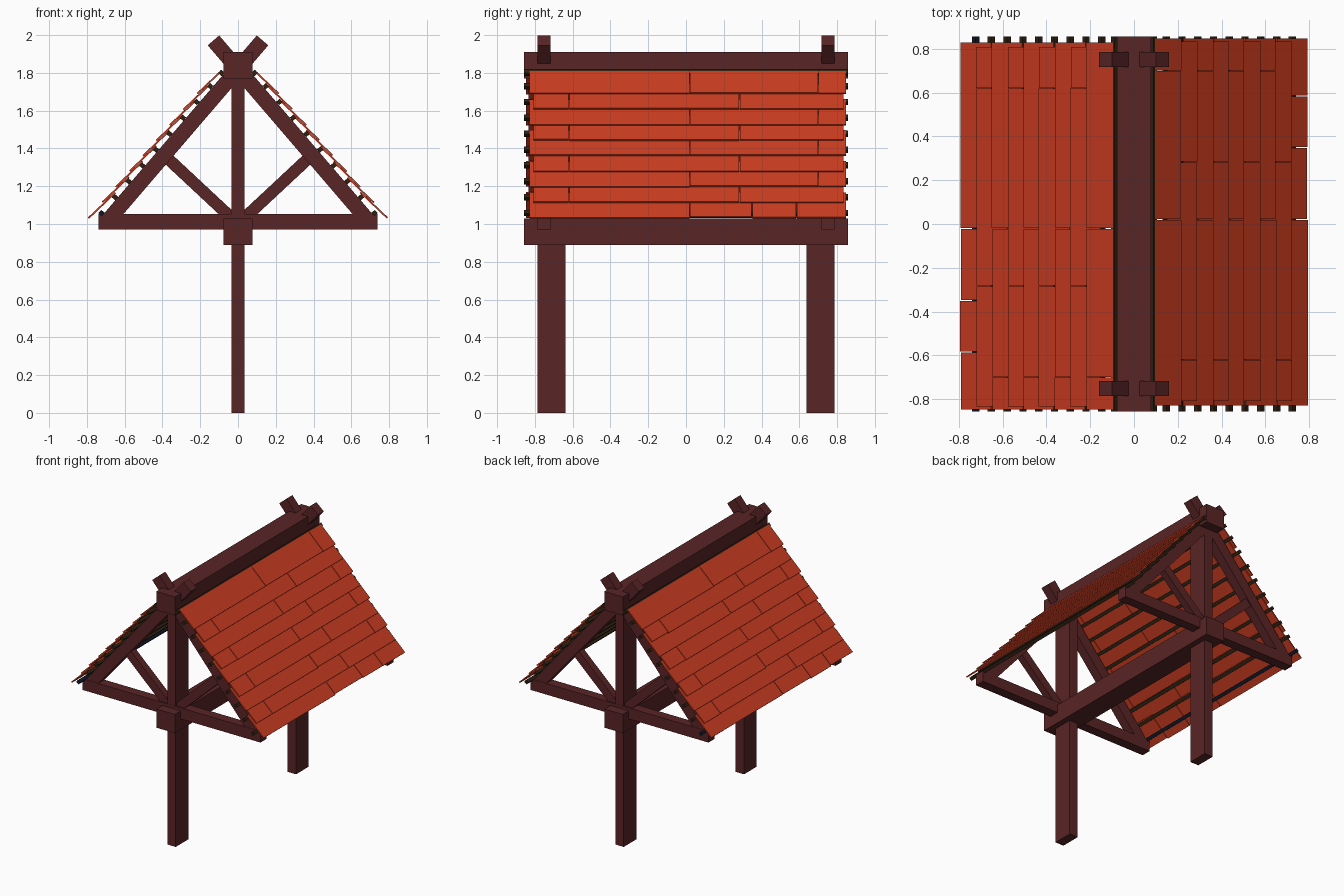
import bpy, math, random
from mathutils import Matrix, Vector

if "Cube" in bpy.data.objects:
    bpy.data.objects.remove(bpy.data.objects["Cube"])

random.seed(4)


def mat(name, rgb):
    m = bpy.data.materials.new(name)
    m.diffuse_color = (*rgb, 1)
    m.use_nodes = True
    m.node_tree.nodes["Principled BSDF"].inputs["Base Color"].default_value = m.diffuse_color
    return m


WOOD = mat("dark red wood", (0.100, 0.018, 0.019))
TILE = mat("orange red shingle", (0.60, 0.045, 0.015))
LATH = mat("dark brown batten", (0.028, 0.015, 0.006))
NAVY = mat("navy batten", (0.005, 0.009, 0.020))


def box(name, x, y, z, material):
    """Axis-aligned box from (min, max) ranges."""
    lo, hi = zip(x, y, z)
    v = [(a, b, c) for a in (lo[0], hi[0]) for b in (lo[1], hi[1]) for c in (lo[2], hi[2])]
    f = [(0, 1, 3, 2), (4, 6, 7, 5), (0, 4, 5, 1), (2, 3, 7, 6), (0, 2, 6, 4), (1, 5, 7, 3)]
    me = bpy.data.meshes.new(name)
    me.from_pydata(v, [], f)
    me.materials.append(material)
    ob = bpy.data.objects.new(name, me)
    bpy.context.collection.objects.link(ob)
    return ob


def bar(name, p, q, width, y, material, turn=0):
    """Bar lying in the xz plane from p to q, optionally turned about z."""
    d = Vector((q[0] - p[0], 0, q[1] - p[1]))
    ob = box(name, (0, d.length), y, (-width / 2, width / 2), material)
    ob.data.transform(Matrix.Rotation(turn, 4, 'Z') @ Matrix.Translation((p[0], 0, p[1]))
                      @ Matrix.Rotation(-math.atan2(d.z, d.x), 4, 'Y'))
    return ob


# Long beams
box("lower_beam", (-0.077, 0.077), (-0.857, 0.857), (0.89, 1.03), WOOD)
box("ridge_beam", (-0.077, 0.077), (-0.857, 0.857), (1.77, 1.91), WOOD)

# End frames: post, tie beam, crossing rafters and braces
for turn, end in ((0, "front"), (math.pi, "back")):
    spin = Matrix.Rotation(turn, 4, 'Z')
    post = box(end + "_post", (-0.035, 0.035), (-0.787, -0.637), (0, 1.80), WOOD)
    tie = box(end + "_tie_beam", (-0.738, 0.738), (-0.788, -0.715), (0.97, 1.053), WOOD)
    for ob in (post, tie):
        ob.data.transform(spin)
    for s, side in ((-1, "left"), (1, "right")):
        bar(f"{end}_{side}_rafter", (s * 0.69, 1.017), (-s * 0.13, 1.972), 0.08,
            (-0.786, -0.717), WOOD, turn)
        bar(f"{end}_{side}_brace", (s * 0.40, 1.373), (0, 1.0), 0.063,
            (-0.778, -0.725), WOOD, turn)

# Roof slopes, the left one is the right one turned half around
EVEN = [-0.81, -0.62, 0.283, 0.835]
ODD = [-0.83, 0.02, 0.70, 0.848]
LAST = [-0.83, 0.02, 0.35, 0.585, 0.848]
slope = math.atan2(0.084, 0.072)
for turn, side in ((0, "right"), (math.pi, "left")):
    # Battens
    for i in range(10):
        x, z = 0.147 + 0.072 * (i - 1), 1.73 - 0.084 * (i - 1)
        if i == 0:
            x, z = 0.088, 1.80
        dx, dz = 0.012 * math.cos(slope), 0.012 * math.sin(slope)
        colour = NAVY if side == "left" and i == 9 else LATH
        bar(f"{side}_batten_{i}", (x - dx, z + dz), (x + dx, z - dz), 0.024,
            (-0.857, 0.857), colour, turn)
    # Overlapping shingle rows
    for r in range(9):
        tx, tz = 0.215 + 0.0717 * r, 1.69 - 0.082 * r
        cuts = LAST if r == 8 else (EVEN if r % 2 else ODD)
        a = math.radians(43.5)
        length = 0.175 if r == 0 else 0.19
        for k in range(len(cuts) - 1):
            j = random.uniform(-0.003, 0.003)
            x, z = tx + j, tz - j
            bar(f"{side}_shingle_{r}_{k}", (x, z),
                (x - length * math.cos(a), z + length * math.sin(a)), 0.009,
                (cuts[k] + 0.002, cuts[k + 1] - 0.002), TILE, turn)
